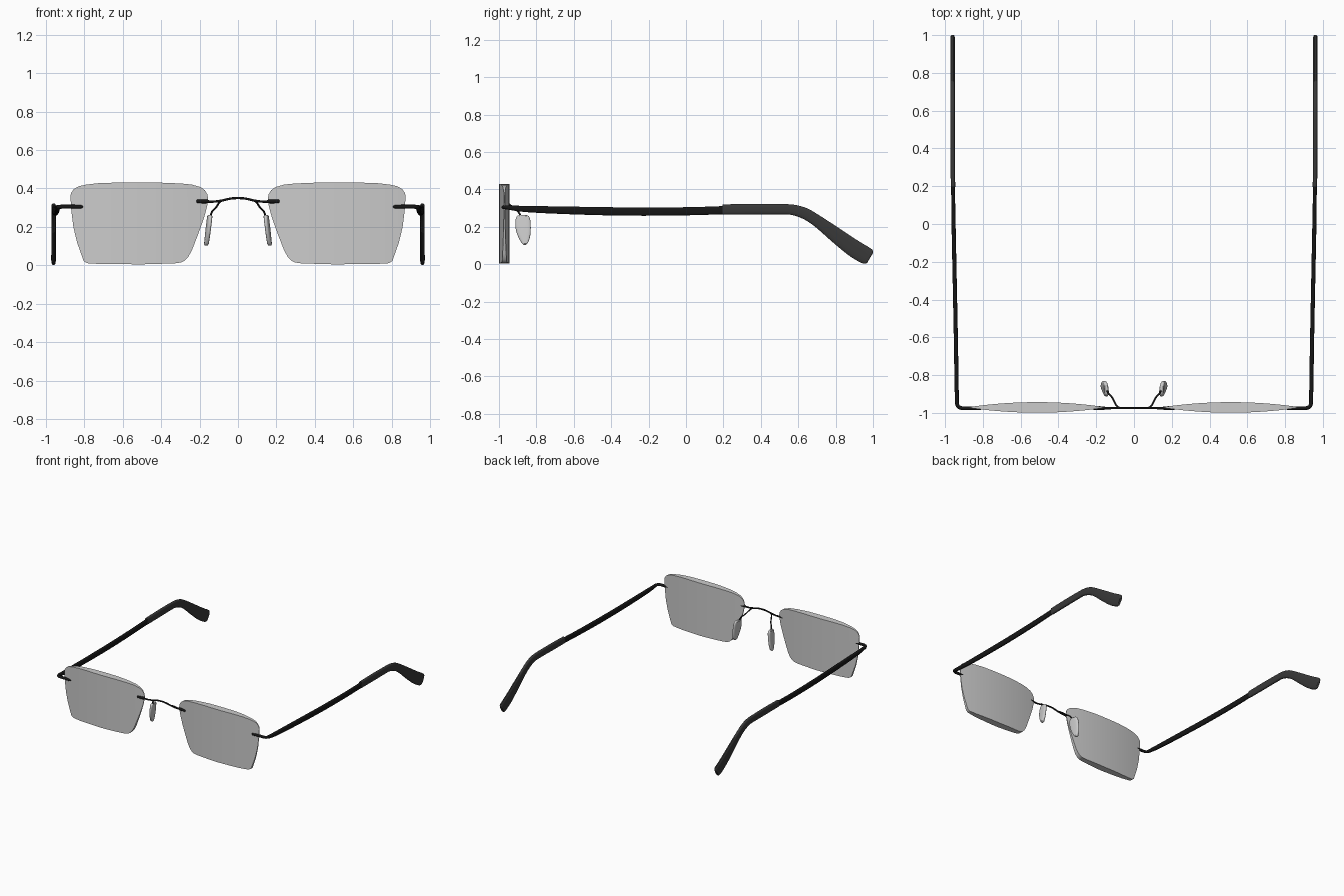
import bpy, math
from mathutils import Vector

if "Cube" in bpy.data.objects:
    bpy.data.objects.remove(bpy.data.objects["Cube"])


def material(name, c):
    m = bpy.data.materials.new(name)
    m.diffuse_color = (c, c, c, 1)
    m.use_nodes = True
    m.node_tree.nodes["Principled BSDF"].inputs["Base Color"].default_value = m.diffuse_color
    return m


black = material("black_metal", 0.008)
dark = material("dark_plastic", 0.04)


def make(name, verts, faces, mat=None, mirror=True, angle=40):
    me = bpy.data.meshes.new(name)
    me.from_pydata(verts, [], faces)
    ob = bpy.data.objects.new(name, me)
    bpy.context.collection.objects.link(ob)
    if mat:
        me.materials.append(mat)
    bpy.ops.object.select_all(action='DESELECT')
    ob.select_set(True)
    bpy.context.view_layer.objects.active = ob
    bpy.ops.object.mode_set(mode='EDIT')
    bpy.ops.mesh.select_all(action='SELECT')
    bpy.ops.mesh.normals_make_consistent(inside=False)
    bpy.ops.object.mode_set(mode='OBJECT')
    bpy.ops.object.shade_smooth_by_angle(angle=math.radians(angle))
    if mirror:
        ob.modifiers.new("mirror", 'MIRROR').use_mirror_merge = False
    return ob


def smooth(rows, n=4):
    """Catmull-Rom refinement of rows of numbers."""
    out = []
    for i in range(len(rows) - 1):
        a, b, c, d = (rows[max(0, min(len(rows) - 1, i + k))] for k in (-1, 0, 1, 2))
        for s in range(n):
            t = s / n
            out.append([0.5 * (2 * q + (r - p) * t + (2 * p - 5 * q + 4 * r - w) * t * t
                               + (3 * q - p - 3 * r + w) * t ** 3)
                        for p, q, r, w in zip(a, b, c, d)])
    return out + [list(rows[-1])]


def loft(name, rings, mat=None, n=16, power=2, mirror=True):
    """Skin (centre, half-axis, half-axis) rings; power > 2 squares the section."""
    verts, faces = [], []
    for c, u, v in rings:
        for k in range(n):
            a = 2 * math.pi * (k + 0.5) / n
            f = [math.copysign(abs(w) ** (2 / power), w) for w in (math.cos(a), math.sin(a))]
            verts.append(c + u * f[0] + v * f[1])
    for i in range(len(rings) - 1):
        for k in range(n):
            j = (k + 1) % n
            faces.append((i * n + k, i * n + j, i * n + n + j, i * n + n + k))
    faces += [tuple(range(n)), tuple(range(len(verts) - n, len(verts)))]
    return make(name, verts, faces, mat, mirror)


def tube(name, path, mat, mirror=True, n=10):
    """Round wire along rows of (x, y, z, radius)."""
    rows = smooth(path)
    pts = [Vector(r[:3]) for r in rows]
    rings = []
    for i, p in enumerate(pts):
        t = (pts[min(i + 1, len(pts) - 1)] - pts[max(i - 1, 0)]).normalized()
        ref = Vector((0, 0, 1)) if abs(t.z) < 0.9 else Vector((0, 1, 0))
        u = t.cross(ref).normalized()
        rings.append((p, u * rows[i][3], u.cross(t) * rows[i][3]))
    return loft(name, rings, mat, n, 2, mirror)


# Lenses: columns between upper and lower outline, bulging across x
upper = [(.155, .345), (.160, .37), (.172, .39), (.195, .407), (.24, .42), (.30, .426),
         (.40, .43), (.65, .43), (.73, .427), (.79, .42), (.83, .411), (.855, .396),
         (.868, .378), (.872, .36)]
lower = [(.155, .345), (.158, .32), (.17, .27), (.188, .215), (.21, .155), (.24, .078),
         (.258, .045), (.275, .026), (.295, .015), (.33, .010), (.5, .005), (.72, .007),
         (.785, .011), (.803, .022), (.815, .055), (.838, .12), (.857, .2), (.868, .29),
         (.872, .36)]


def height(chain, x):
    for (x0, z0), (x1, z1) in zip(chain, chain[1:]):
        if x <= x1:
            return z0 + (z1 - z0) * (x - x0) / (x1 - x0)
    return chain[-1][1]


xs = sorted({p[0] for p in upper + lower} | {.36, .45, .55, .6, .69, .76})
verts, faces = [], []
for x in xs:
    t = 0.002 + 0.026 * (1 - ((x - .5135) / .3585) ** 2)
    zt, zb = height(upper, x), height(lower, x)
    if zt - zb < 0.004:
        zt, zb = zt + .002, zb - .002
    verts += [(x, -.971 - t, zb), (x, -.971 - t, zt), (x, -.971 + t, zt), (x, -.971 + t, zb)]
for i in range(len(xs) - 1):
    for k in range(4):
        j = (k + 1) % 4
        faces.append((4 * i + k, 4 * i + j, 4 * i + 4 + j, 4 * i + 4 + k))
m = len(verts)
faces += [(0, 1, 2, 3), (m - 4, m - 3, m - 2, m - 1)]
make("lenses", verts, faces)

# Bridge: thin arch between two lens clamps
half = [(.165, -.975, .332, .007), (.12, -.975, .332, .006), (.08, -.975, .338, .006),
        (.04, -.975, .347, .006)]
tube("bridge", [(-x, y, z, r) for x, y, z, r in half] + [(0, -.975, .35, .006)] + half[::-1],
     black, mirror=False)
tube("bridge_clamps", [(.15, -.975, .332, .006), (.163, -.975, .333, .010),
                       (.205, -.975, .333, .011), (.215, -.975, .333, .009),
                       (.219, -.975, .333, .003)], black)

# Nose pads and their wires
tube("pad_wires", [(.08, -.972, .337, .005), (.095, -.958, .33, .005), (.115, -.92, .30, .005),
                   (.136, -.895, .278, .005), (.146, -.875, .24, .005)], black)
pad = [(.262, -.893, -.851), (.257, -.904, -.84), (.24, -.911, -.833), (.21, -.913, -.83),
       (.18, -.909, -.83), (.15, -.899, -.833), (.125, -.886, -.84), (.11, -.876, -.848),
       (.104, -.868, -.856)]
rings = []
for z, y0, y1 in smooth(pad, 2):
    h = (y1 - y0) / 2
    thick = .012 if .108 < z < .258 else .008
    rings.append((Vector((.146 + (.262 - z) * .12, (y0 + y1) / 2, z)),
                  Vector((h * .12, h, 0)), Vector((thick, 0, 0))))
loft("nose_pads", rings, n=20, power=3)

# End pieces: rods from the lenses that turn back into the temples
tube("end_pieces", [(.806, -.975, .305, .004), (.811, -.975, .305, .009), (.83, -.975, .305, .0105),
                    (.89, -.975, .305, .0105), (.915, -.974, .305, .0105), (.932, -.964, .304, .0105),
                    (.937, -.94, .303, .0105), (.938, -.90, .299, .0105)], black)


# Temples: rows of top y, top z, bottom y, bottom z, x, half width
def temple(name, rows, mat):
    rings = []
    for yt, zt, yb, zb, x, hx in smooth(rows):
        top, bot = Vector((x, yt, zt)), Vector((x, yb, zb))
        rings.append(((top + bot) / 2, (top - bot) / 2, Vector((hx, 0, 0))))
    return loft(name, rings, mat, 16, 3)


temple("temple_arms", [(-.955, .314, -.955, .292, .937, .010), (-.85, .312, -.85, .278, .939, .011),
                       (-.6, .308, -.6, .266, .943, .011), (-.3, .304, -.3, .259, .949, .011),
                       (0, .305, 0, .261, .955, .011), (.2, .311, .2, .267, .958, .010)], black)
temple("temple_tips", [(.195, .320, .195, .265, .958, .012), (.35, .323, .35, .265, .959, .012),
                       (.5, .322, .5, .266, .96, .012), (.58, .318, .565, .263, .96, .012),
                       (.65, .298, .63, .240, .96, .012), (.72, .257, .69, .200, .96, .012),
                       (.82, .192, .775, .125, .96, .012), (.92, .126, .865, .050, .96, .012),
                       (.985, .087, .93, .010, .96, .012), (1.0, .072, .957, .002, .96, .012),
                       (.999, .058, .968, .006, .96, .009)], dark)
